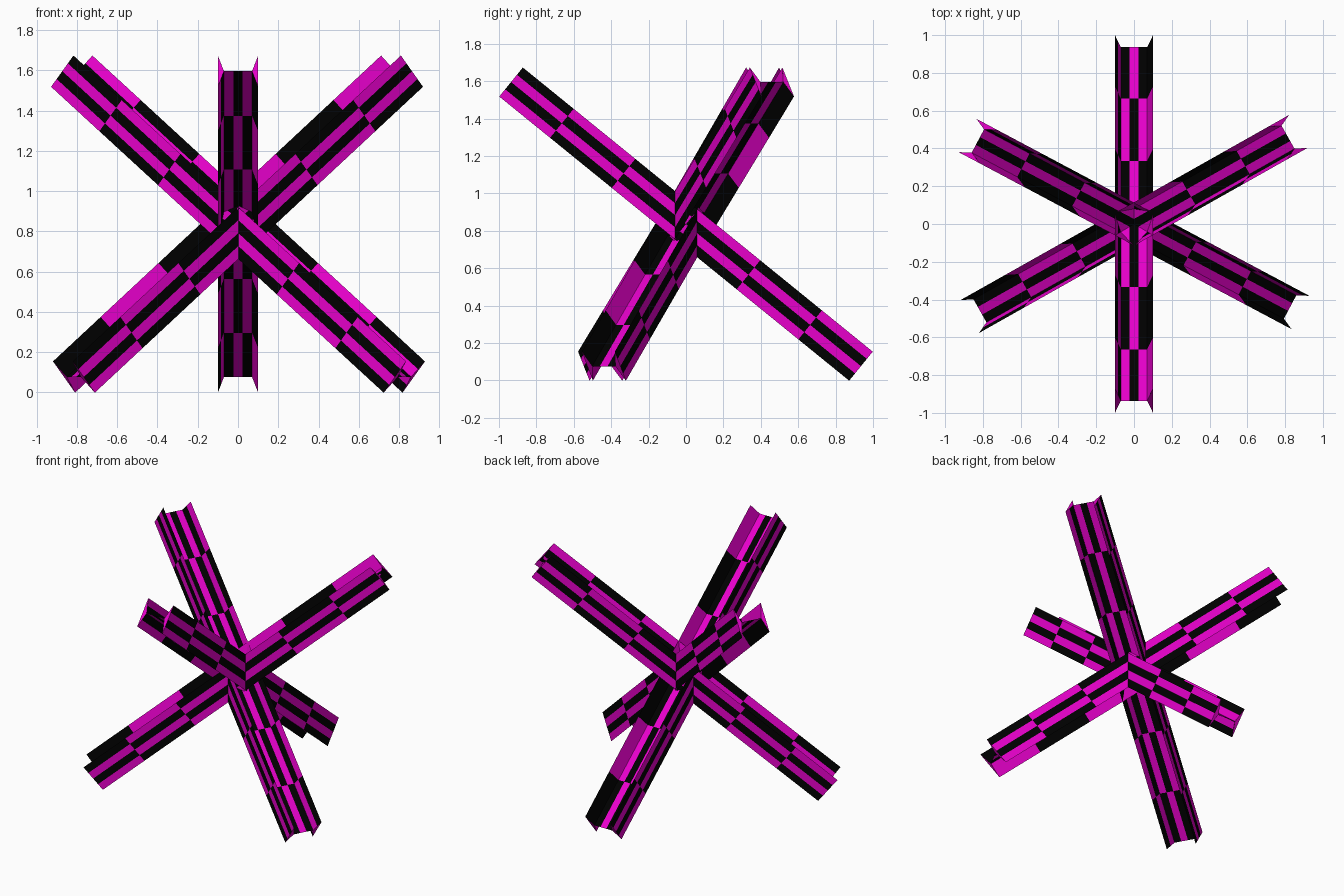
import bpy, bmesh, math
from mathutils import Vector, Matrix

if "Cube" in bpy.data.objects:
    bpy.data.objects.remove(bpy.data.objects["Cube"])


def material(name, col):
    m = bpy.data.materials.new(name)
    m.diffuse_color = (*col, 1)
    m.use_nodes = True
    m.node_tree.nodes["Principled BSDF"].inputs["Base Color"].default_value = m.diffuse_color
    return m


MATS = [material("magenta", (0.83, 0.0, 0.62)), material("black", (0.0, 0.0, 0.0))]
CENTRE = Vector((0, 0, 0.836))
TILT = math.atan2(0.76, 0.936)
CUTS = [-1.205, -0.855, -0.43, 0, 0.43, 0.855, 1.205]   # checker rows along the beam
W, T, E = 0.1, 0.07, 0.001                              # half width, flange root, half web

# I-section strips: start, end, number of checker columns, parity
STRIPS = [
    ((W, -W), (W, W), 4, 1), ((-W, W), (-W, -W), 4, 1),     # outer flanges
    ((W, W), (T, E), 1, 1), ((-T, E), (-W, W), 2, 0),       # tapered inner sides
    ((T, -E), (W, -W), 1, 0), ((-W, -W), (-T, -E), 2, 1),
    ((T, E), (-T, E), 3, 1), ((-T, -E), (T, -E), 3, 1),     # web
]


def beam(name, angle):
    bm = bmesh.new()
    along = Vector((0, -math.cos(TILT), math.sin(TILT)))
    up = Vector((0, math.sin(TILT), math.cos(TILT)))

    def pt(s, p):
        return bm.verts.new(along * s + Vector((p[0], 0, 0)) + up * p[1])

    for a, b, n, par in STRIPS:
        a, b = Vector(a), Vector(b)
        for j in range(n):
            p, q = a.lerp(b, j / n), a.lerp(b, (j + 1) / n)
            for i in range(6):
                s, t = CUTS[i], CUTS[i + 1]
                f = bm.faces.new([pt(s, p), pt(s, q), pt(t, q), pt(t, p)])
                f.material_index = (i + j + par) % 2
    # flange ends
    for s in (CUTS[0], CUTS[-1]):
        for k in (-1, 1):
            f = bm.faces.new([pt(s, (k * W, -W)), pt(s, (k * W, W)), pt(s, (k * T, 0))])
            f.material_index = 0
    bmesh.ops.remove_doubles(bm, verts=bm.verts, dist=0.0002)
    bmesh.ops.recalc_face_normals(bm, faces=bm.faces)
    me = bpy.data.meshes.new(name)
    bm.to_mesh(me)
    bm.free()
    for m in MATS:
        me.materials.append(m)
    ob = bpy.data.objects.new(name, me)
    ob.matrix_world = Matrix.Translation(CENTRE) @ Matrix.Rotation(angle, 4, 'Z')
    bpy.context.collection.objects.link(ob)


# three crossed beams
for n, a in (("front_beam", 0), ("right_beam", 119.4), ("left_beam", 242)):
    beam(n, math.radians(a))
